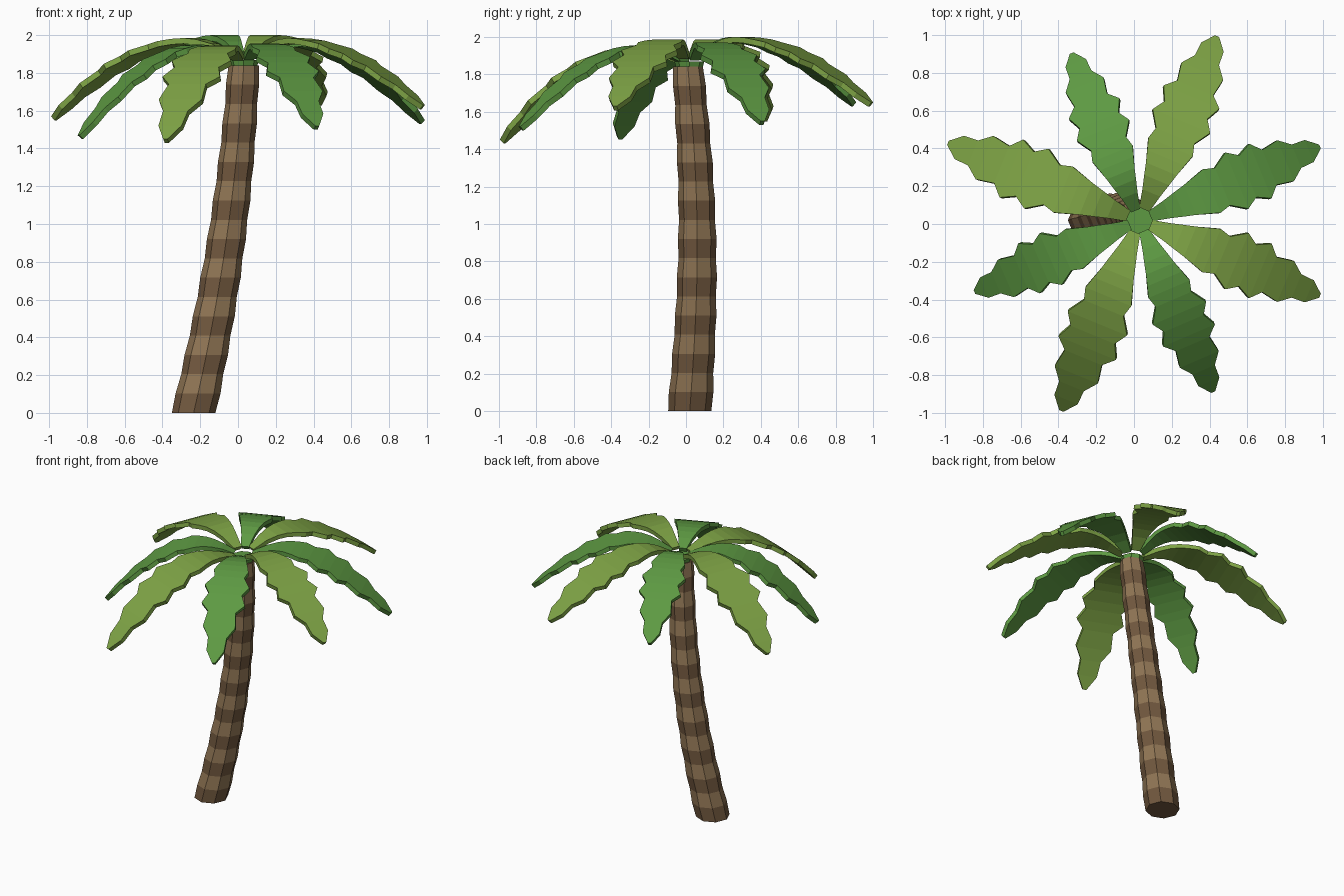
import bpy, bmesh, math
from mathutils import Vector

if "Cube" in bpy.data.objects:
    bpy.data.objects.remove(bpy.data.objects["Cube"])


def material(name, rgb):
    m = bpy.data.materials.new(name)
    m.diffuse_color = (*rgb, 1)
    m.use_nodes = True
    m.node_tree.nodes["Principled BSDF"].inputs["Base Color"].default_value = m.diffuse_color
    return m


def make_object(name, bm, mats):
    me = bpy.data.meshes.new(name)
    bm.to_mesh(me)
    bm.free()
    ob = bpy.data.objects.new(name, me)
    bpy.context.collection.objects.link(ob)
    for m in mats:
        me.materials.append(m)
    return ob


bark_dark = material("bark_dark", (0.17, 0.10, 0.05))
bark_light = material("bark_light", (0.28, 0.18, 0.09))
green = material("leaf_green", (0.11, 0.32, 0.055))
lime = material("leaf_lime", (0.21, 0.37, 0.06))

# Trunk: leaning, banded, eight-sided column
BANDS, SIDES, TOP = 18, 8, 1.84
bm = bmesh.new()
rings = []
for i in range(BANDS + 1):
    t = i / BANDS
    cx = -0.235 + 0.43 * t - 0.165 * t * t
    cy = 0.02 + 0.045 * math.sin(math.pi * t) - 0.01 * t
    r = 0.117 - 0.035 * t + (0.004 if i % 2 else -0.002)
    rings.append([bm.verts.new((cx + r * math.cos(k * math.tau / SIDES),
                                cy + r * math.sin(k * math.tau / SIDES), TOP * t))
                  for k in range(SIDES)])
for i in range(BANDS):
    a, b = rings[i], rings[i + 1]
    for k in range(SIDES):
        n = (k + 1) % SIDES
        bm.faces.new((a[k], a[n], b[n], b[k])).material_index = i % 2
bm.faces.new(rings[0][::-1])
bm.faces.new(rings[-1])
make_object("trunk", bm, [bark_dark, bark_light])

# Crown hub joining the fronds
HUB = Vector((0.03, 0.018, 1.865))
bm = bmesh.new()
bmesh.ops.create_cone(bm, cap_ends=True, segments=8, radius1=0.07, radius2=0.08, depth=0.035)
bmesh.ops.translate(bm, verts=bm.verts, vec=HUB - Vector((0, 0, 0.015)))
make_object("crown_hub", bm, [green])

# Frond outline: fraction of length, half width (toothed edge)
OUTLINE = [(.06, .03), (.15, .052), (.22, .073), (.28, .09), (.34, .11), (.40, .13),
           (.46, .112), (.54, .168), (.60, .125), (.67, .163), (.72, .105),
           (.81, .122), (.87, .07), (.94, .066), (1, .012)]


def frond(name, tip, peak, mat):
    flat = Vector((tip[0] - HUB.x, tip[1] - HUB.y, 0))
    length = flat.length
    d = flat.normalized()
    side = Vector((-d.y, d.x, 0))
    bm = bmesh.new()
    prev = None
    for f, w in OUTLINE:
        if f < 0.28:
            z = peak - (peak - HUB.z) * ((0.28 - f) / 0.28) ** 1.8
        else:
            z = peak - (peak - tip[2]) * ((f - 0.28) / 0.72) ** 1.8
        c = Vector((HUB.x, HUB.y, z)) + d * length * f
        off = side * w * length / 1.08
        pair = (bm.verts.new(c + off), bm.verts.new(c - off))
        if prev:
            bm.faces.new((prev[0], prev[1], pair[1], pair[0]))
        prev = pair
    ob = make_object(name, bm, [mat])
    mod = ob.modifiers.new("thickness", 'SOLIDIFY')
    mod.thickness = 0.03
    mod.offset = -1


# Eight drooping fronds: tip position and highest point
FRONDS = [((0.985, 0.41, 1.55), 1.97), ((0.985, -0.38, 1.63), 1.985),
          ((0.42, -0.89, 1.52), 1.955), ((-0.385, -0.99, 1.45), 1.945),
          ((-0.845, -0.36, 1.47), 1.95), ((-0.985, 0.43, 1.57), 1.985),
          ((-0.33, 0.905, 1.65), 2.0), ((0.44, 0.995, 1.65), 2.0)]
for i, (tip, peak) in enumerate(FRONDS):
    frond(f"frond_{i + 1}", tip, peak, lime if i % 2 else green)
